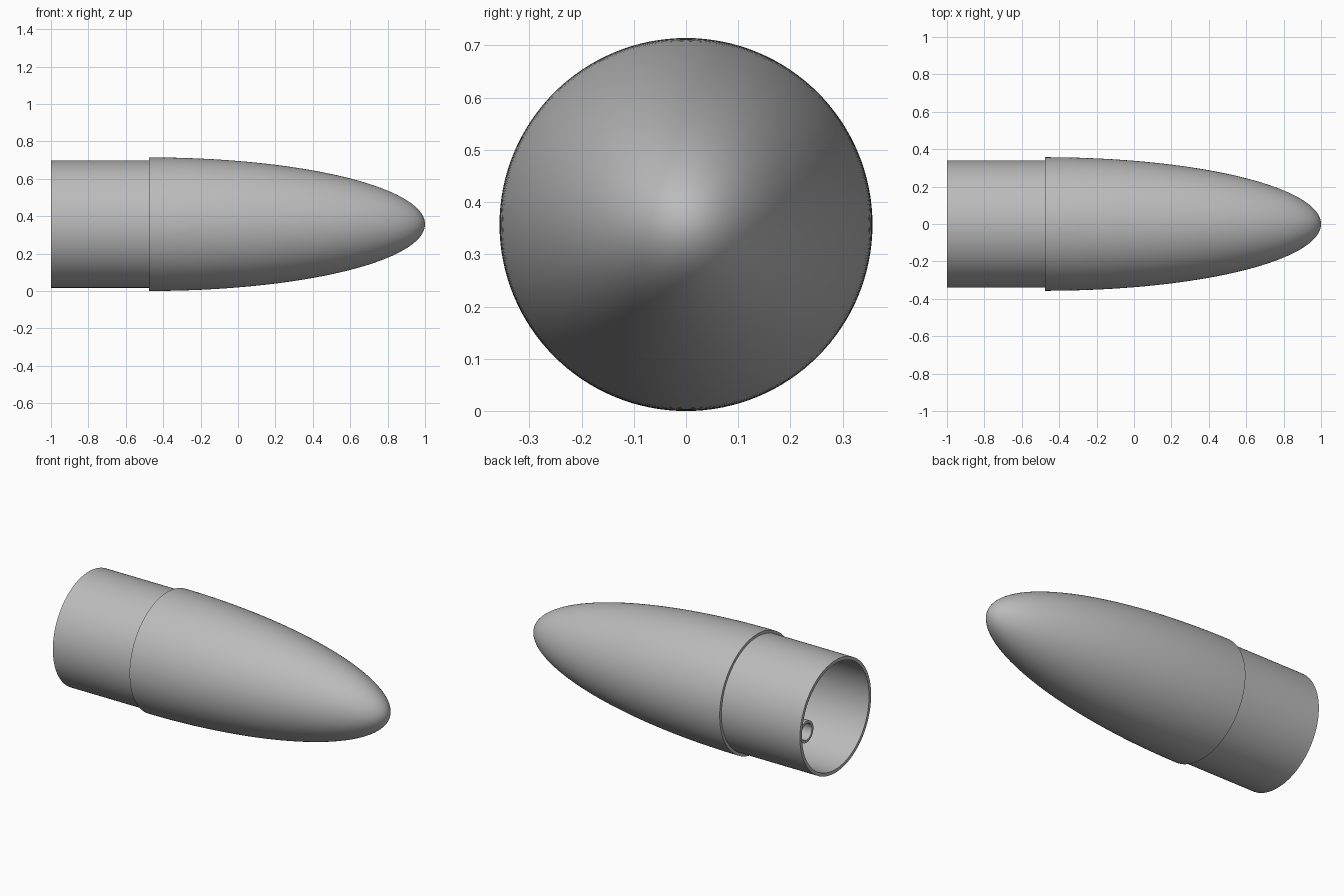
import bpy, bmesh
from math import sin, cos, pi, radians

if "Cube" in bpy.data.objects:
    bpy.data.objects.remove(bpy.data.objects["Cube"], do_unlink=True)

R = 0.357           # largest radius, also the height of the long axis
STEP = -0.475       # where the nose meets the shoulder
SHOULDER = 0.34
WALL = 0.02

grey = bpy.data.materials.new("plain grey")
grey.use_nodes = True
grey.diffuse_color = (0.5, 0.5, 0.5, 1)
grey.node_tree.nodes["Principled BSDF"].inputs["Base Color"].default_value = (0.5, 0.5, 0.5, 1)


def lathe(name, profile, centre_y, sides, closed=False):
    """Spin (x, radius) points around a line parallel to x."""
    bm = bmesh.new()
    rings = []
    for x, r in profile:
        if r < 1e-5:
            rings.append([bm.verts.new((x, centre_y, R))] * sides)
        else:
            rings.append([bm.verts.new((x, centre_y + r * cos(2 * pi * i / sides),
                                        R + r * sin(2 * pi * i / sides)))
                          for i in range(sides)])
    pairs = list(zip(rings, rings[1:]))
    if closed:
        pairs.append((rings[-1], rings[0]))
    for a, b in pairs:
        for i in range(sides):
            j = (i + 1) % sides
            bm.faces.new(dict.fromkeys((a[i], a[j], b[j], b[i])))
    bmesh.ops.recalc_face_normals(bm, faces=bm.faces)
    mesh = bpy.data.meshes.new(name)
    bm.to_mesh(mesh)
    bm.free()
    mesh.materials.append(grey)
    obj = bpy.data.objects.new(name, mesh)
    bpy.context.collection.objects.link(obj)
    bpy.ops.object.select_all(action='DESELECT')
    obj.select_set(True)
    bpy.context.view_layer.objects.active = obj
    bpy.ops.object.shade_smooth_by_angle(angle=radians(30))
    return obj


def ellipse(length, radius, steps=48):
    """Quarter ellipse from the step to the tip."""
    pts = [(STEP + length * sin(pi / 2 * k / steps), radius * cos(pi / 2 * k / steps))
           for k in range(steps)]
    return pts + [(STEP + length, 0)]


# Hollow nose and shoulder in one wall, from outer tip round the rim to inner tip
outer = ellipse(1 - STEP, R)[::-1]
inner = ellipse(1 - STEP - WALL, SHOULDER - WALL)
rim = [(STEP, SHOULDER), (-1, SHOULDER), (-1, SHOULDER - WALL)]
lathe("nose_cone_shell", outer + rim + inner, 0, 128)

# Small open tube lying along the inside of the back wall
tube = 0.065
bore = 0.05
lathe("inner_tube", [(-0.985, tube), (0, tube), (0, bore), (-0.985, bore)],
      SHOULDER - WALL - tube, 48, closed=True)
